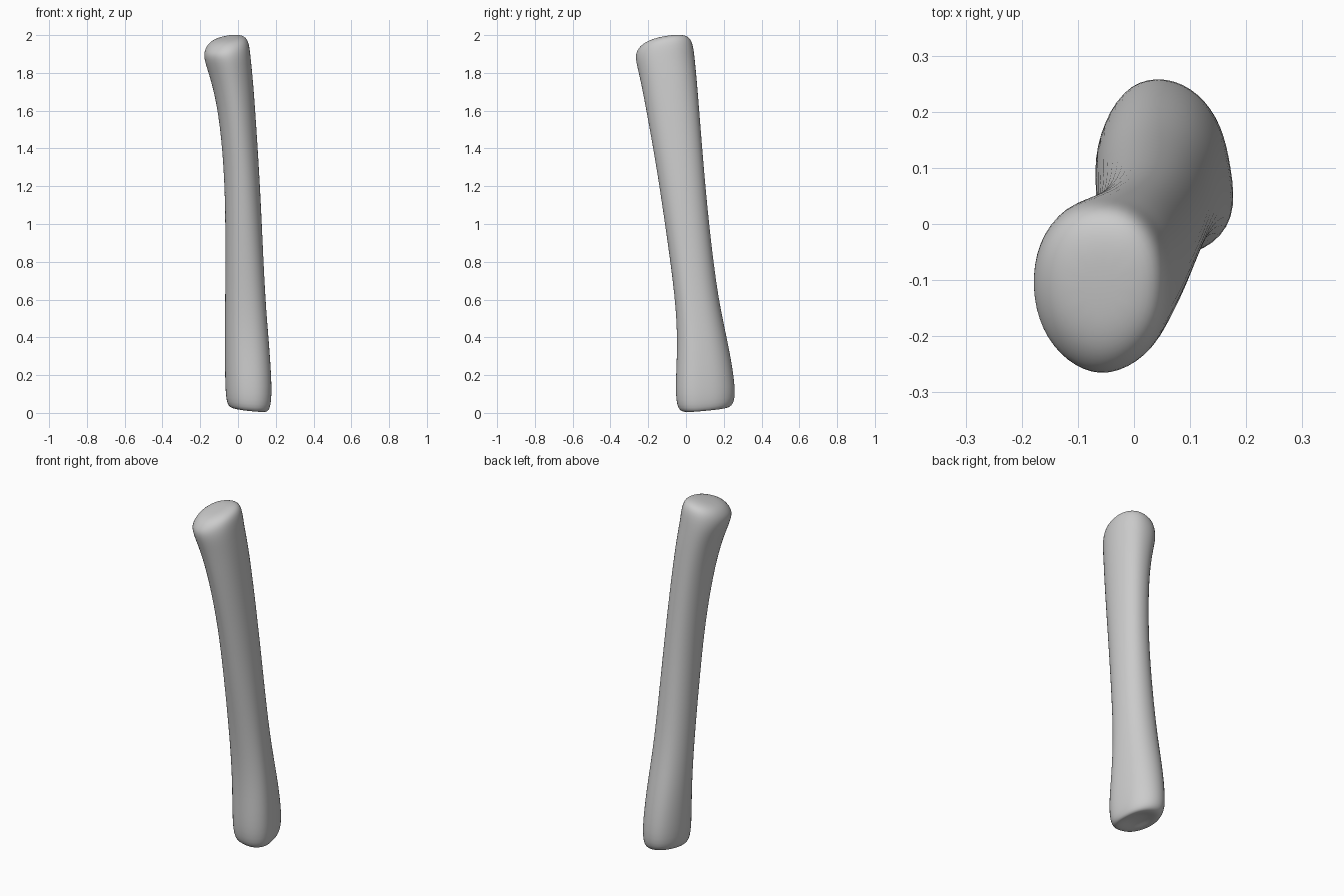
import bpy
import bmesh
from math import cos, sin, tau
from mathutils import Vector

cube = bpy.data.objects.get("Cube")
if cube:
    bpy.data.objects.remove(cube, do_unlink=True)

SIDES = 12
SWELL = 1.045  # makes up for the shrinkage of the subdivided rings

# Cross-section radii around the shaft, counter-clockwise from +x
LOWER = [.91, .9, .92, .97, 1.05, 1.02, 1.03, 1, 1, .96, 1.08, 1.15]
MIDDLE = [1, 1.02, 1.03, 1, 1.04, 1.03, 1, 1.02, 1.02, 1, 1.03, 1.02]
UPPER = [1, 1.07, 1.07, 1, 1.04, 1.02, .97, .96, .96, 1, .99, 1.02]

# Shaft stations: height, left and right x limits, front and back y limits
STATIONS = [
    (.12, -.065, .183, -.06, .268),
    (.35, -.067, .168, -.045, .23),
    (.6, -.066, .146, -.055, .17),
    (1, -.065, .126, -.11, .12),
    (1.3, -.074, .11, -.155, .092),
    (1.6, -.105, .09, -.21, .068),
    (1.78, -.15, .076, -.245, .053),
    (1.88, -.187, .065, -.272, .043),
]


def outline(height):
    """Blend the lower, middle and upper cross-sections."""
    end = LOWER if height < 1 else UPPER
    weight = min(1, abs(height - 1) / .75)
    return [m + (e - m) * weight for m, e in zip(MIDDLE, end)]


def add_ring(bm, station, scale=1, lift=0, tilt=(0, 0)):
    """Add one ring of vertices, tilted about its centre."""
    z, x0, x1, y0, y1 = station
    centre = Vector(((x0 + x1) / 2, (y0 + y1) / 2, z + lift))
    ring = []
    for i, radius in enumerate(outline(z)):
        angle, size = tau * i / SIDES, radius * scale * SWELL / 2
        dx = cos(angle) * size * (x1 - x0)
        dy = sin(angle) * size * (y1 - y0)
        ring.append(bm.verts.new(centre + Vector((dx, dy, dx * tilt[0] + dy * tilt[1]))))
    return ring


bm = bmesh.new()
rings = []

# Slightly hollow lower end
low_tilt = (-.1, .08)
for scale, lift in ((.3, -.085), (.68, -.107), (.92, -.092)):
    rings.append(add_ring(bm, STATIONS[0], scale, lift, low_tilt))

# Tapering shaft
for station in STATIONS:
    rings.append(add_ring(bm, station))

# Slanted upper end
high_tilt = (.18, .18)
for scale, lift in ((.93, .066), (.7, .098), (.3, .108)):
    rings.append(add_ring(bm, STATIONS[-1], scale, lift, high_tilt))

# Skin the rings and close both ends
for a, b in zip(rings, rings[1:]):
    for i in range(SIDES):
        j = (i + 1) % SIDES
        bm.faces.new((a[i], a[j], b[j], b[i]))
bm.faces.new(reversed(rings[0]))
bm.faces.new(rings[-1])

mesh = bpy.data.meshes.new("bone_shaft")
bm.to_mesh(mesh)
bm.free()
mesh.shade_smooth()
bone = bpy.data.objects.new("bone_shaft", mesh)
bpy.context.collection.objects.link(bone)
smooth = bone.modifiers.new("rounding", "SUBSURF")
smooth.levels = smooth.render_levels = 2

# Plain grey finish
grey = bpy.data.materials.new("light_grey")
grey.use_nodes = True
colour = (.6, .6, .6, 1)
grey.diffuse_color = colour
grey.node_tree.nodes["Principled BSDF"].inputs["Base Color"].default_value = colour
mesh.materials.append(grey)
